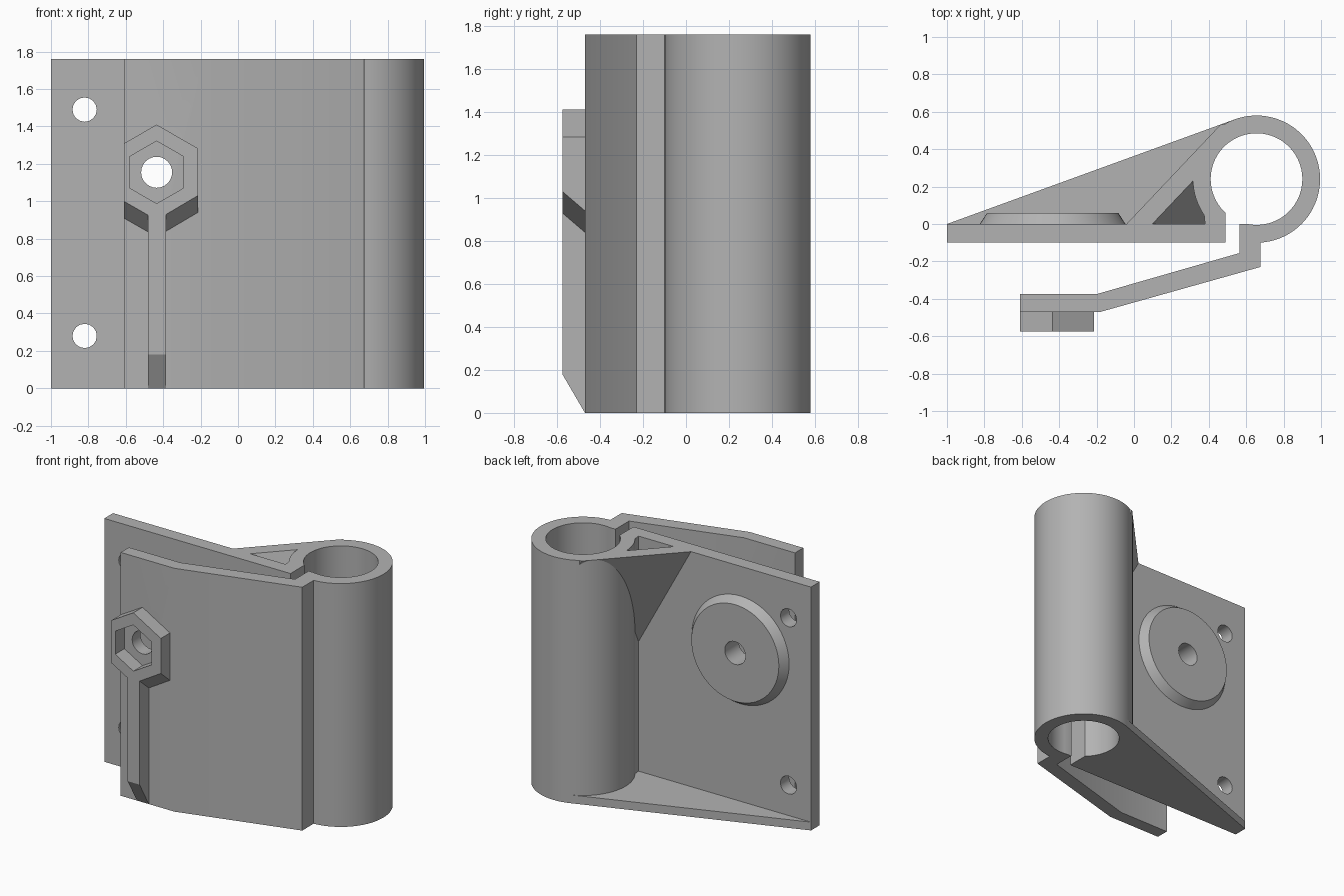
import bpy, bmesh
from math import sin, cos, radians, pi
from mathutils import Vector

if "Cube" in bpy.data.objects:
    bpy.data.objects.remove(bpy.data.objects["Cube"], do_unlink=True)

grey = bpy.data.materials.new("plain grey")
grey.use_nodes = True
colour = (0.45, 0.45, 0.45, 1)
grey.diffuse_color = colour
grey.node_tree.nodes["Principled BSDF"].inputs["Base Color"].default_value = colour

H = 1.76                     # overall height
CX, CY = 0.655, 0.24         # tube centre
R_OUT, R_IN = 0.34, 0.245    # tube radii
BX, BZ = -0.435, 1.155       # bolt axis


def loft(name, ring_a, ring_b):
    """Closed solid between two matching rings of 3D points."""
    bm = bmesh.new()
    a = [bm.verts.new(p) for p in ring_a]
    b = [bm.verts.new(p) for p in ring_b]
    bm.faces.new(a)
    bm.faces.new(b[::-1])
    for i in range(len(a)):
        j = (i + 1) % len(a)
        bm.faces.new((a[j], a[i], b[i], b[j]))
    bmesh.ops.recalc_face_normals(bm, faces=bm.faces)
    mesh = bpy.data.meshes.new(name)
    bm.to_mesh(mesh)
    bm.free()
    mesh.materials.append(grey)
    obj = bpy.data.objects.new(name, mesh)
    bpy.context.collection.objects.link(obj)
    return obj


def upright(name, pts, z0, z1):
    return loft(name, [(x, y, z0) for x, y in pts], [(x, y, z1) for x, y in pts])


def along_y(name, front, back, y0, y1):
    return loft(name, [(x, y0, z) for x, z in front], [(x, y1, z) for x, z in back])


def arc(cx, cy, r, a0, a1, n):
    angles = [radians(a0 + (a1 - a0) * i / n) for i in range(n + 1)]
    return [(cx + r * cos(a), cy + r * sin(a)) for a in angles]


def circle(cx, cy, r, n, start=0):
    return arc(cx, cy, r, start, start + 360, n)[:-1]


def boolean(obj, tool, operation):
    mod = obj.modifiers.new("cut", "BOOLEAN")
    mod.operation, mod.solver, mod.object = operation, "EXACT", tool
    bpy.context.view_layer.objects.active = obj
    bpy.ops.object.modifier_apply(modifier=mod.name)
    bpy.data.objects.remove(tool, do_unlink=True)


def drill(obj, x, z, r, n, start=0):
    ring = circle(x, z, r, n, start)
    boolean(obj, along_y("drill", ring, ring, -0.8, 0.3), "DIFFERENCE")


# Plate, split tube and clamp arm share one extruded section
section = [(-1, 0), (0.38, 0)]
section += arc(CX, CY, R_OUT, 214.6, -86.6, 72)
section += [(0.675, -0.23), (-0.18, -0.47), (-0.61, -0.47), (-0.61, -0.375),
            (-0.2, -0.375), (0.565, -0.155), (0.565, 0)]
section += arc(CX, CY, R_IN, -101.6, 227.7, 72)
section += [(0.49, -0.1), (-1, -0.1)]
body = upright("clamp_body", section, 0, H)
drill(body, BX, BZ, 0.083, 24)
for z in (0.28, 1.49):
    drill(body, -0.82, z, 0.065, 16)

# Thin bottom shelf, tangent to the tube
shelf = [(-1, 0)] + arc(CX, CY, R_OUT, 110, 110, 1)[:1]
shelf += arc(CX, CY, 0.31, 112, 214, 20) + [(0.4, -0.02), (-0.98, -0.02)]
upright("bottom_shelf", shelf, 0, 0.06)

# Sloped hollow gusset under the tube top: slanted slab trimmed to the corner
origin = Vector((-0.04, 0, H))
run = Vector((cos(radians(46.6)), sin(radians(46.6)), 0))
side = Vector((run.y, -run.x, 0))
slab = [(0, 0), (0.1, 0), (0.5, -1.0), (0.4, -1.0)]
ends = [[origin + run * t + side * u + Vector((0, 0, w)) for u, w in slab]
        for t in (-0.6, 1.0)]
gusset = loft("gusset", *ends)
corner = [(-0.3, -0.01), (0.385, -0.01), (0.385, 0.05)]
corner += arc(CX, CY, 0.335, 213, 120, 24) + [(-0.3, 0.6)]
boolean(gusset, upright("corner", corner, 0.3, H + 0.2), "INTERSECT")

# Chamfered round boss on the back of the plate
disc = along_y("back_disc", circle(BX, BZ, 0.39, 64), circle(BX, BZ, 0.35, 64), 0, 0.06)
drill(disc, BX, BZ, 0.083, 24)

# Hexagonal nut holder on the arm, trimmed at the arm end, sloped underneath
front = [(BX, 1.41), (BX + 0.22, 1.283), (BX + 0.22, 1.03),
         (BX, 0.90), (-0.61, 1.0), (-0.61, 1.309)]
back = [(x, z - 0.09 if z < BZ else z) for x, z in front]
holder = along_y("nut_holder", front, back, -0.575, -0.47)
drill(holder, BX, BZ, 0.167, 6, 30)

# Rib running down from the nut holder, bevelled at the foot
rib = [(-0.47, 0), (-0.575, 0.18), (-0.575, 0.94), (-0.47, 0.94)]
loft("arm_rib", [(-0.48, y, z) for y, z in rib], [(-0.385, y, z) for y, z in rib])

# Smooth the curved walls, keep the edges crisp
for obj in bpy.context.collection.objects:
    if obj.type == "MESH" and grey.name in obj.data.materials:
        bpy.ops.object.select_all(action="DESELECT")
        obj.select_set(True)
        bpy.context.view_layer.objects.active = obj
        bpy.ops.object.shade_smooth_by_angle(angle=radians(30))
